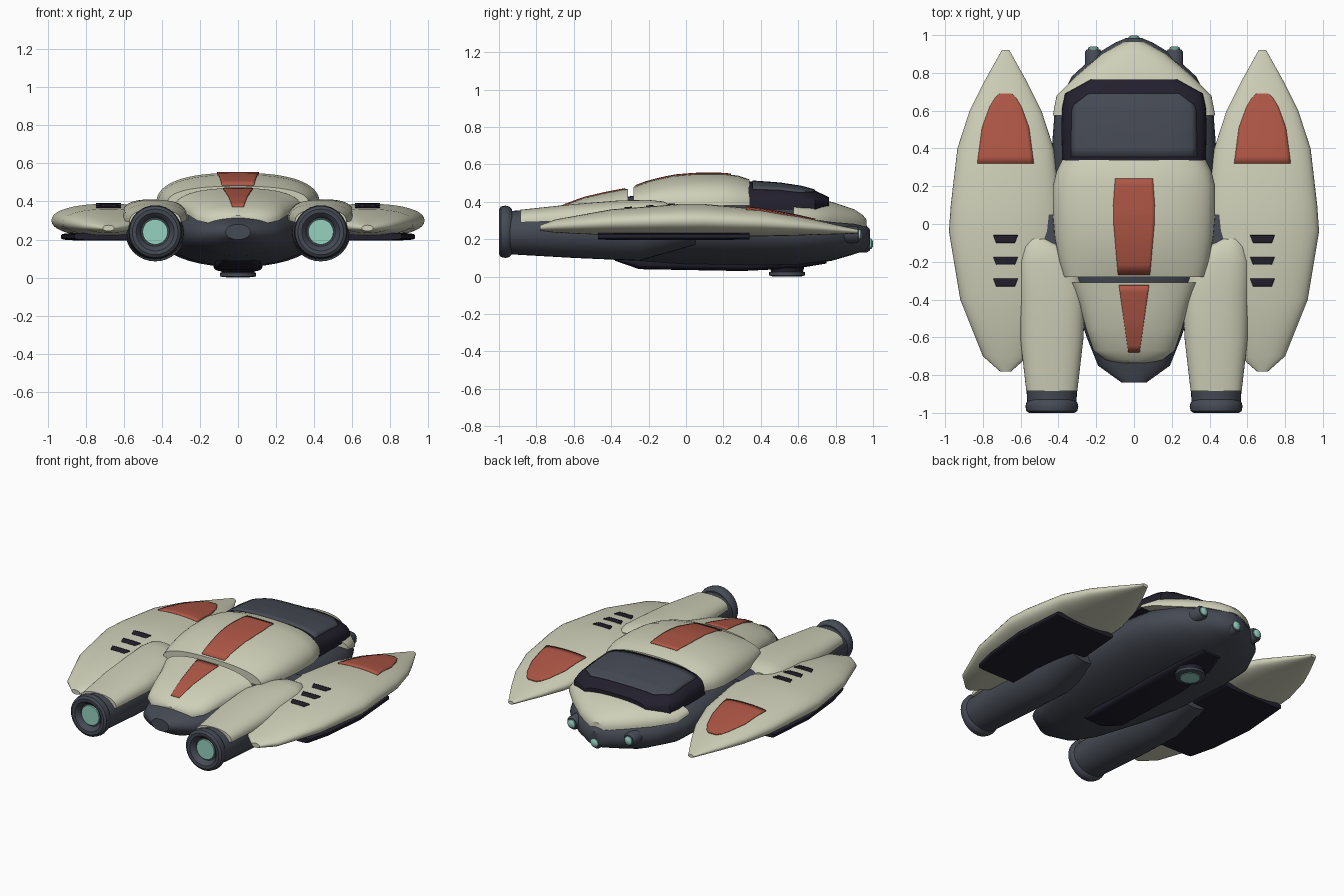
import bpy, bmesh, math
from mathutils import Vector
from mathutils.bvhtree import BVHTree

cube = bpy.data.objects.get("Cube")
if cube:
    bpy.data.objects.remove(cube, do_unlink=True)


def material(name, r, g, b):
    m = bpy.data.materials.new(name)
    m.use_nodes = True
    m.diffuse_color = (r, g, b, 1)
    bsdf = next(n for n in m.node_tree.nodes if n.type == 'BSDF_PRINCIPLED')
    bsdf.inputs["Base Color"].default_value = (r, g, b, 1)
    bsdf.inputs["Roughness"].default_value = 0.6
    return m


CREAM = material("cream_armour", .62, .63, .48)
SLATE = material("slate_hull", .06, .068, .088)
BLACK = material("navy_black", .016, .014, .026)
RED = material("brick_red", .43, .095, .06)
TEAL = material("teal_glow", .30, .64, .53)


def finish(name, bm, mat, angle=35, recalc=True):
    if recalc:
        bmesh.ops.recalc_face_normals(bm, faces=bm.faces)
    mesh = bpy.data.meshes.new(name)
    bm.to_mesh(mesh)
    bm.free()
    mesh.materials.append(mat)
    ob = bpy.data.objects.new(name, mesh)
    bpy.context.collection.objects.link(ob)
    bpy.ops.object.select_all(action='DESELECT')
    bpy.context.view_layer.objects.active = ob
    ob.select_set(True)
    bpy.ops.object.shade_smooth_by_angle(angle=math.radians(angle))
    return ob


def skin(bm, rings):
    """Bridge closed rings of points and cap both ends."""
    rings = [[bm.verts.new(p) for p in ring] for ring in rings]
    n = len(rings[0])
    for a, b in zip(rings, rings[1:]):
        for i in range(n):
            j = (i + 1) % n
            bm.faces.new((a[i], a[j], b[j], b[i]))
    bm.faces.new(rings[0])
    bm.faces.new(rings[-1])


def power(v, n):
    return math.copysign(abs(v) ** (2 / n), v)


def loft(name, mat, rows, xc=0, n=2, half=False, seg=32):
    """Rows are (y, half width, z low, z high, optional x shift)."""
    rings = []
    for y, hw, lo, hi, *shift in rows:
        x = xc + math.copysign(shift[0], xc) if shift else xc
        base, height = (lo, hi - lo) if half else ((lo + hi) / 2, (hi - lo) / 2)
        turn = math.pi / (seg - 1) if half else 2 * math.pi / seg
        rings.append([(x + hw * power(math.cos(i * turn), n), y,
                       base + height * power(math.sin(i * turn), n)) for i in range(seg)])
    bm = bmesh.new()
    skin(bm, rings)
    return finish(name, bm, mat)


def lathe(name, mat, profile, loc, axis='Y', seg=32):
    """Profile is (radius, distance along the axis)."""
    rings = []
    for r, t in profile:
        ring = []
        for i in range(seg):
            c, s = r * math.cos(math.tau * i / seg), r * math.sin(math.tau * i / seg)
            ring.append(Vector(loc) + Vector((c, t, s) if axis == 'Y' else (c, s, t)))
        rings.append(ring)
    bm = bmesh.new()
    skin(bm, rings)
    return finish(name, bm, mat)


def drape(name, mat, rows, target, xc=0, cols=14, steps=5):
    """Thin plate laid on a surface; rows are (y, half width)."""
    bm = bmesh.new()
    src = bmesh.new()
    src.from_mesh(target.data)
    tree = BVHTree.FromBMesh(src)
    fine = []
    for (y0, w0), (y1, w1) in zip(rows, rows[1:]):
        fine += [(y0 + (y1 - y0) * k / steps, w0 + (w1 - w0) * k / steps) for k in range(steps)]
    fine.append(rows[-1])
    grid = []
    for y, w in fine:
        line = []
        for k in range(cols + 1):
            x = xc + w * (2 * k / cols - 1)
            hit = tree.ray_cast(Vector((x, y, 2)), Vector((0, 0, -1)))[0]
            line.append(bm.verts.new((x, y, hit.z + .006)))
        grid.append(line)
    for a, b in zip(grid, grid[1:]):
        for k in range(cols):
            bm.faces.new((a[k], a[k + 1], b[k + 1], b[k]))
    src.free()
    ob = finish(name, bm, mat, recalc=False)
    mod = ob.modifiers.new("thickness", 'SOLIDIFY')
    mod.thickness = .009
    mod.offset = -1
    return ob


# Central hull and belly
loft("hull", SLATE, [
    (-.84, .065, .2, .28), (-.75, .19, .15, .31), (-.6, .25, .115, .34), (-.3, .35, .08, .43),
    (0, .42, .06, .46), (.4, .435, .055, .43), (.6, .42, .06, .4), (.78, .33, .085, .36),
    (.9, .2, .12, .31), (.96, .1, .14, .28), (.985, .04, .16, .25)], n=2.1, seg=40)
loft("belly_plate", BLACK, [
    (-.38, .08, .085, .12), (-.25, .12, .04, .12), (.3, .13, .03, .12),
    (.6, .11, .045, .12), (.75, .07, .07, .13)], n=4)
lathe("belly_lamp_neck", BLACK, [(.085, .025), (.1, .08)], (0, .54, 0), 'Z')
lathe("belly_lamp_rim", SLATE, [(.08, .002), (.095, .007), (.095, .024), (.08, .03)], (0, .54, 0), 'Z')
lathe("belly_lamp_lens", TEAL, [(.06, 0), (.065, .004)], (0, .54, 0), 'Z')

# Armour shells over the hull
shell = loft("upper_shell", CREAM, [
    (-.28, .37, .39, .48), (-.2, .395, .385, .51), (-.07, .42, .38, .54), (.05, .43, .38, .55),
    (.2, .43, .38, .55), (.28, .41, .38, .54), (.34, .38, .38, .52)], n=2.5, half=True)
rear = loft("rear_shell", CREAM, [
    (-.31, .335, .36, .47), (-.42, .29, .345, .45), (-.55, .255, .325, .42),
    (-.67, .215, .3, .375), (-.72, .15, .285, .345), (-.735, .08, .28, .325)], n=2.4, half=True)
loft("nose_shell", CREAM, [
    (.575, .43, .33, .405), (.68, .41, .305, .415), (.78, .31, .29, .4), (.9, .17, .28, .36),
    (.945, .09, .27, .33), (.965, .05, .265, .305)], n=2.4, half=True)
drape("upper_stripe", RED, [(-.27, .085), (0, .108), (.1, .11), (.24, .1)], shell)
drape("rear_stripe", RED, [(-.68, .03), (-.5, .055), (-.325, .08)], rear)

# Canopy and its glass
canopy = loft("canopy_frame", BLACK, [
    (.335, .38, .36, .51), (.5, .385, .36, .498), (.62, .38, .36, .48),
    (.69, .365, .36, .46), (.765, .23, .37, .425)], n=3.2, half=True)
drape("canopy_glass", SLATE, [(.355, .335), (.6, .33), (.63, .32), (.69, .24)], canopy, cols=24)


def lamp(name, x, y, z):
    lathe(name + "_housing", SLATE, [(.045, -.17), (.045, -.015), (.035, 0)], (x, y, z), seg=16)
    lathe(name + "_lens", TEAL, [(.028, -.01), (.028, .008), (.015, .016)], (x, y, z), seg=16)


lamp("nose_lamp", 0, .983, .175)

for side, s in (("left", 1), ("right", -1)):
    lamp(side + "_lamp", s * .215, .925, .225)

    # Wing pod
    wx = s * .68
    wing = loft(side + "_wing", CREAM, [
        (-.78, .03, .245, .275), (-.7, .12, .235, .305), (-.4, .24, .22, .36),
        (-.04, .3, .212, .388), (.1, .29, .212, .388), (.4, .255, .215, .362),
        (.6, .19, .22, .325), (.75, .115, .225, .29), (.92, .02, .23, .252)], xc=wx, n=2.2, seg=40)
    loft(side + "_wing_underplate", BLACK, [
        (-.47, .18, .198, .235), (-.3, .22, .195, .235), (0, .25, .195, .235),
        (.34, .225, .198, .235)], xc=wx, n=5, seg=40)
    drape(side + "_wing_patch", RED, [
        (.32, .15), (.51, .125), (.62, .085), (.67, .055), (.692, .03)], wing, xc=wx)
    for i, y in enumerate((-.1, -.215, -.33)):
        drape(f"{side}_wing_slot_{i + 1}", BLACK, [(y, .05), (y + .04, .065)], wing, xc=wx)

    # Engine nacelle
    ex = s * .435
    loft(side + "_engine", SLATE, [
        (-.95, .13, .12, .35), (-.6, .15, .1, .375), (-.25, .155, .085, .38),
        (.05, .14, .17, .36)], xc=ex)
    loft(side + "_engine_cover", CREAM, [
        (-.885, .135, .29, .358), (-.6, .168, .3, .388), (-.35, .175, .31, .408),
        (-.2, .15, .315, .41, .03), (-.12, .11, .32, .402, .05), (-.08, .05, .33, .38, .075)],
        xc=ex, n=2.5, half=True)
    lathe(side + "_exhaust_ring", SLATE, [
        (.12, -.93), (.135, -.945), (.14, -.965), (.135, -.99), (.12, -1), (.1, -.998),
        (.085, -.985), (.075, -.965)], (ex, 0, .24))
    lathe(side + "_exhaust_glow", TEAL, [(.066, -.975), (.068, -.95)], (ex, 0, .24))
